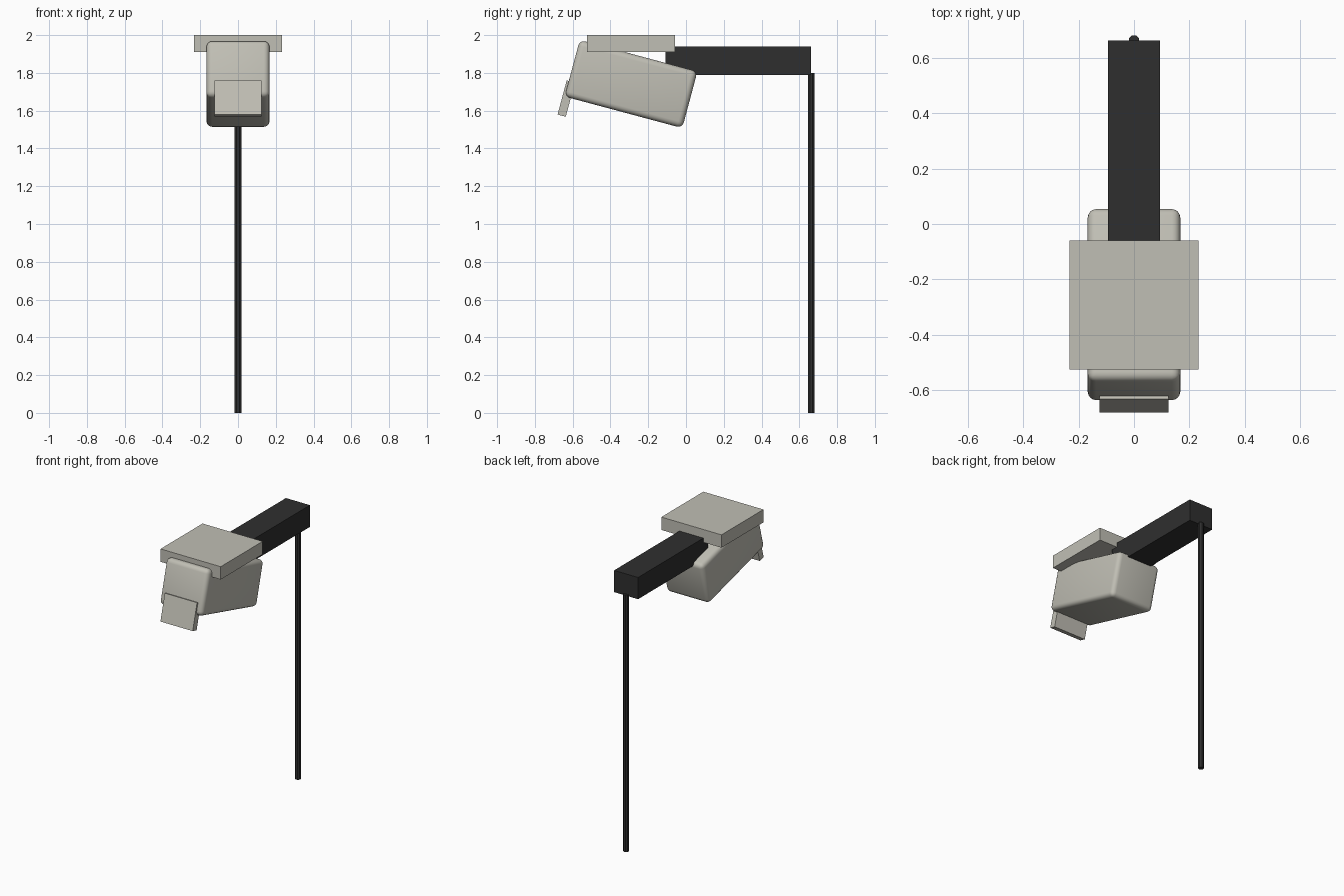
import bpy
from math import radians

if "Cube" in bpy.data.objects:
    bpy.data.objects.remove(bpy.data.objects["Cube"], do_unlink=True)


def material(name, rgb):
    mat = bpy.data.materials.new(name)
    mat.use_nodes = True
    mat.diffuse_color = (*rgb, 1)
    mat.node_tree.nodes["Principled BSDF"].inputs["Base Color"].default_value = (*rgb, 1)
    return mat


pale = material("pale warm grey", (0.53, 0.52, 0.46))
dark = material("charcoal", (0.028, 0.028, 0.028))


def box(name, centre, size, mat, tilt=0):
    bpy.ops.mesh.primitive_cube_add(size=1, location=centre, rotation=(radians(tilt), 0, 0))
    obj = bpy.context.object
    obj.name = name
    obj.scale = size
    bpy.ops.object.transform_apply(location=False, rotation=False, scale=True)
    obj.data.materials.append(mat)
    return obj


# Rounded housing, tipped down towards the back
housing = box("housing", (0, -0.291, 1.741), (0.334, 0.645, 0.31), pale, -15)
bevel = housing.modifiers.new("rounded edges", "BEVEL")
bevel.width = 0.03
bevel.segments = 4
bpy.ops.object.shade_smooth()

# Flap hanging on the housing's front face
box("front_flap", (0, -0.634, 1.664), (0.25, 0.045, 0.187), pale, -15)

# Flat square cover over the housing
box("top_cover", (0, -0.292, 1.955), (0.466, 0.465, 0.09), pale)

# Horizontal arm
box("arm", (0, 0.277, 1.864), (0.186, 0.772, 0.152), dark)

# Slender post under the arm's rear end
bpy.ops.mesh.primitive_cylinder_add(vertices=8, radius=0.019, depth=1.8,
                                    location=(0, 0.663, 0.9), rotation=(0, 0, radians(22.5)))
post = bpy.context.object
post.name = "post"
post.data.materials.append(dark)
